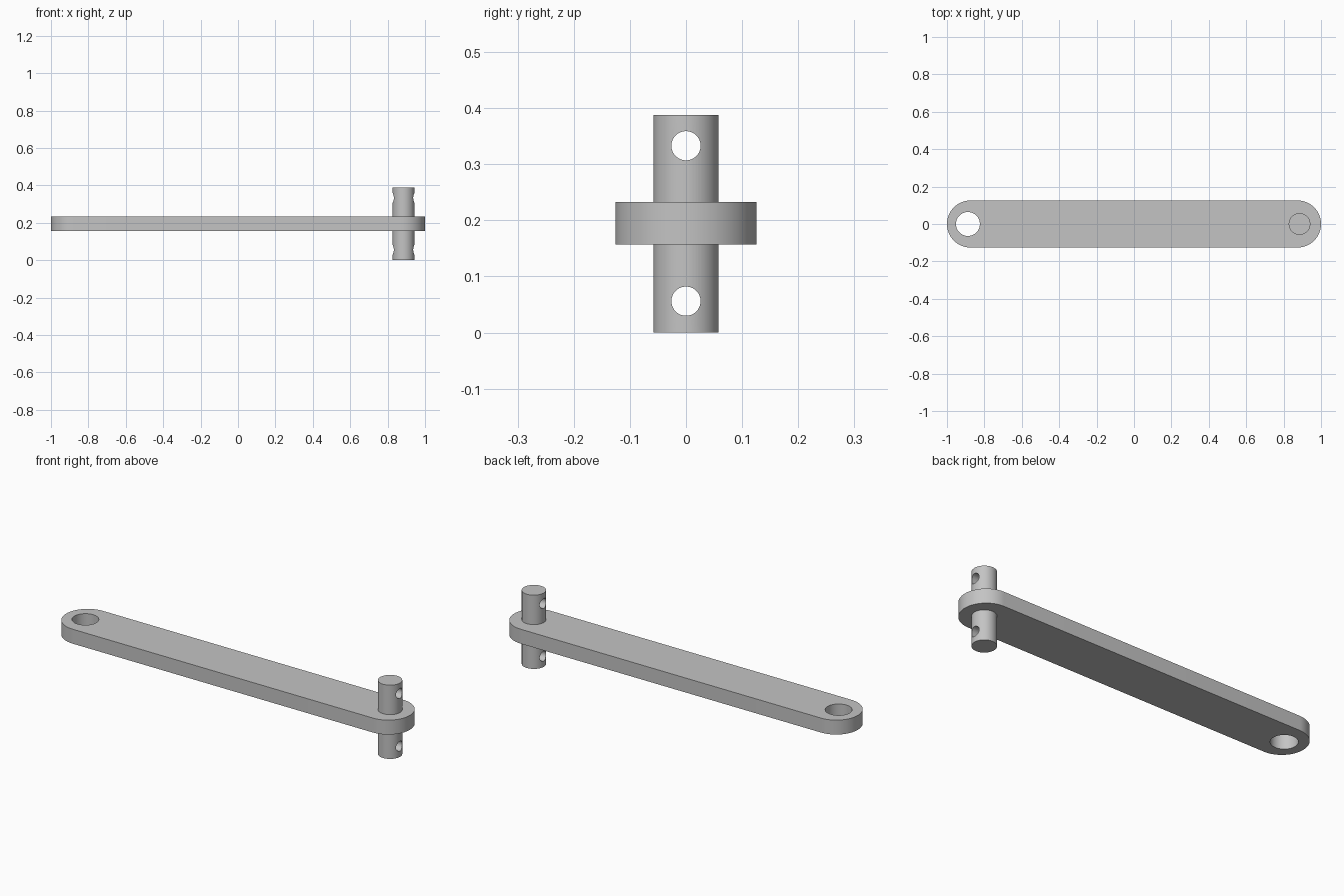
import bpy, bmesh, math

cube = bpy.data.objects.get("Cube")
if cube:
    bpy.data.objects.remove(cube, do_unlink=True)

GREY = (0.55, 0.55, 0.55, 1)
steel = bpy.data.materials.new("grey_steel")
steel.use_nodes = True
steel.diffuse_color = GREY
steel.node_tree.nodes["Principled BSDF"].inputs["Base Color"].default_value = GREY

BAR_BOTTOM, BAR_TOP, BAR_R = 0.157, 0.233, 0.126
PIN_X, PIN_R, PIN_TOP = 0.885, 0.058, 0.388


def cylinder(name, radius, depth, location, rotation=(0, 0, 0)):
    bpy.ops.mesh.primitive_cylinder_add(vertices=64, radius=radius, depth=depth,
                                        location=location, rotation=rotation)
    obj = bpy.context.object
    obj.name = name
    obj.data.materials.append(steel)
    return obj


def drill(obj, cutter):
    """Cut a hole, then discard the cutter."""
    cutter.hide_render = True
    mod = obj.modifiers.new("hole", "BOOLEAN")
    mod.operation, mod.solver, mod.object = "DIFFERENCE", "EXACT", cutter
    bpy.ops.object.select_all(action="DESELECT")
    bpy.context.view_layer.objects.active = obj
    obj.select_set(True)
    bpy.ops.object.modifier_apply(modifier=mod.name)
    bpy.data.objects.remove(cutter, do_unlink=True)


def smooth(obj):
    bpy.ops.object.select_all(action="DESELECT")
    bpy.context.view_layer.objects.active = obj
    obj.select_set(True)
    bpy.ops.object.shade_smooth_by_angle(angle=math.radians(30))


# Link bar: round-ended outline, extruded upwards
bm = bmesh.new()
outline = []
for side, start in ((1, -math.pi / 2), (-1, math.pi / 2)):
    for i in range(33):
        a = start + math.pi * i / 32
        outline.append(bm.verts.new((side * (1 - BAR_R) + BAR_R * math.cos(a),
                                     BAR_R * math.sin(a), BAR_BOTTOM)))
base = bm.faces.new(outline)
solid = bmesh.ops.extrude_face_region(bm, geom=[base])["geom"]
bmesh.ops.translate(bm, vec=(0, 0, BAR_TOP - BAR_BOTTOM),
                    verts=[v for v in solid if isinstance(v, bmesh.types.BMVert)])
bmesh.ops.recalc_face_normals(bm, faces=bm.faces)
mesh = bpy.data.meshes.new("link_bar")
bm.to_mesh(mesh)
bm.free()
mesh.materials.append(steel)
bar = bpy.data.objects.new("link_bar", mesh)
bpy.context.collection.objects.link(bar)

# Open eye at the right end
drill(bar, cylinder("eye_cutter", 0.064, 0.4, (-PIN_X - 0.003, 0, 0.195)))
smooth(bar)

# Pin through the left end, cross-drilled near both tips
pin = cylinder("pivot_pin", PIN_R, PIN_TOP, (PIN_X, 0, PIN_TOP / 2))
for z in (0.056, 0.333):
    drill(pin, cylinder("cross_hole_cutter", 0.026, 0.4, (PIN_X, 0, z),
                        (0, math.pi / 2, 0)))
smooth(pin)
